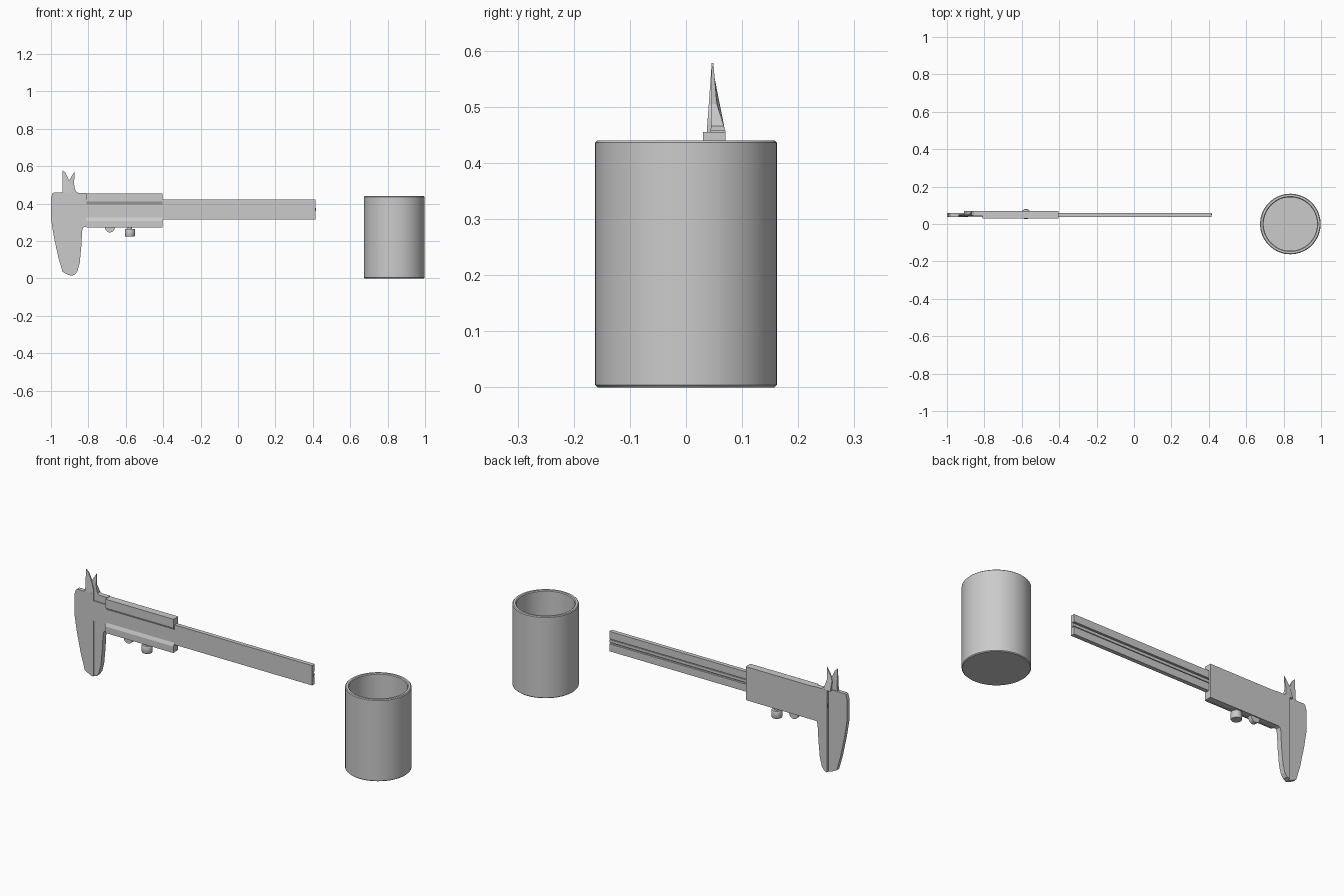
import bpy, bmesh, math

if "Cube" in bpy.data.objects:
    bpy.data.objects.remove(bpy.data.objects["Cube"])

metal = bpy.data.materials.new("grey_metal")
metal.diffuse_color = (0.6, 0.6, 0.6, 1)
metal.use_nodes = True
metal.node_tree.nodes["Principled BSDF"].inputs["Base Color"].default_value = metal.diffuse_color


def finish(name, bm, smooth=False):
    bmesh.ops.recalc_face_normals(bm, faces=bm.faces[:])
    me = bpy.data.meshes.new(name)
    bm.to_mesh(me)
    bm.free()
    me.materials.append(metal)
    ob = bpy.data.objects.new(name, me)
    bpy.context.collection.objects.link(ob)
    if smooth:
        bpy.context.view_layer.objects.active = ob
        ob.select_set(True)
        bpy.ops.object.shade_smooth_by_angle(angle=math.radians(35))
        ob.select_set(False)
    return ob


def prism(name, pts, y0, y1, shape=None, smooth=False):
    """Extrude an x-z outline from y0 to y1; shape may move the points."""
    bm = bmesh.new()
    rows = []
    for back, y in ((False, y0), (True, y1)):
        rows.append([bm.verts.new((x, shape(x, z, back) if shape else y, z))
                     for x, z in pts])
    n = len(pts)
    bm.faces.new(rows[0])
    bm.faces.new(rows[1][::-1])
    for i in range(n):
        j = (i + 1) % n
        bm.faces.new((rows[0][i], rows[0][j], rows[1][j], rows[1][i]))
    return finish(name, bm, smooth)


def box(name, x0, x1, z0, z1, y0, y1):
    return prism(name, [(x0, z0), (x1, z0), (x1, z1), (x0, z1)], y0, y1)


def bar(name, section, x0, x1):
    """Extrude a y-z section along x."""
    bm = bmesh.new()
    a, b = ([bm.verts.new((x, y, z)) for y, z in section] for x in (x0, x1))
    bm.faces.new(a)
    bm.faces.new(b[::-1])
    for i in range(len(a)):
        j = (i + 1) % len(a)
        bm.faces.new((a[i], a[j], b[j], b[i]))
    return finish(name, bm)


def lathe(name, profile, cx, cy, steps):
    """Spin a closed r-z profile that starts and ends on the axis."""
    bm = bmesh.new()
    vs = [bm.verts.new((cx + r, cy, z)) for r, z in profile]
    edges = [bm.edges.new(p) for p in zip(vs, vs[1:])]
    bmesh.ops.spin(bm, geom=vs + edges, cent=(cx, cy, 0), axis=(0, 0, 1),
                   angle=math.tau, steps=steps, use_merge=True)
    bmesh.ops.remove_doubles(bm, verts=bm.verts[:], dist=1e-5)
    return finish(name, bm, True)


# Open cylinder with softened rims
lathe("cup", [(0, 0), (0.158, 0), (0.162, 0.004), (0.162, 0.436), (0.158, 0.44),
              (0.147, 0.44), (0.143, 0.436), (0.143, 0.02), (0, 0.02)],
      0.836, 0, 64)

# Long beam with a groove along the back, and the depth rod lying in it
bar("beam", [(0.038, 0.315), (0.060, 0.315), (0.060, 0.355), (0.050, 0.355),
             (0.050, 0.382), (0.060, 0.382), (0.060, 0.422), (0.038, 0.422)],
    -0.888, 0.415)
box("depth_rod", -0.86, 0.417, 0.361, 0.376, 0.049, 0.056)

# Fixed head with the long lower jaw
prism("fixed_jaw", [(-0.888, 0.015), (-0.905, 0.018), (-0.938, 0.035), (-0.96, 0.11),
                    (-0.985, 0.225), (-0.997, 0.30), (-1.0, 0.32), (-1.0, 0.43),
                    (-0.992, 0.455), (-0.985, 0.46), (-0.888, 0.46)], 0.037, 0.058)


# Pointed upper jaws, thinning toward their tips
def fixed_tip(x, z, back):
    t = max(0, (z - 0.455) / 0.125)
    return 0.054 - 0.005 * t if back else 0.037 + 0.009 * t


def moving_tip(x, z, back):
    if not back:
        return 0.044 + 0.002 * max(0, (z - 0.455) / 0.12)
    if z <= 0.458:
        return 0.070
    if z < 0.505:
        return 0.070 - 0.015 * (z - 0.458) / 0.047
    return 0.055 - 0.006 * (z - 0.505) / 0.07


prism("fixed_upper_jaw", [(-0.888, 0.455), (-0.940, 0.455), (-0.937, 0.48),
                          (-0.937, 0.578), (-0.922, 0.564), (-0.908, 0.535),
                          (-0.898, 0.51), (-0.888, 0.48)], 0, 0, fixed_tip)
prism("moving_upper_jaw", [(-0.908, 0.455), (-0.850, 0.455), (-0.868, 0.466),
                           (-0.877, 0.505), (-0.873, 0.572), (-0.886, 0.551),
                           (-0.904, 0.522), (-0.908, 0.505)], 0, 0, moving_tip)

# Sliding jaw below the beam
prism("moving_jaw", [(-0.888, 0.015), (-0.872, 0.02), (-0.858, 0.04), (-0.846, 0.085),
                     (-0.838, 0.17), (-0.833, 0.255), (-0.828, 0.272), (-0.81, 0.28),
                     (-0.81, 0.315), (-0.888, 0.315)], 0.042, 0.070)

# Slider back plate and the rails above and below the beam
box("slider_back", -0.888, -0.405, 0.275, 0.455, 0.060, 0.070).data.transform
box("slider_top_rail", -0.81, -0.405, 0.422, 0.455, 0.037, 0.061)
box("slider_bottom_rail", -0.82, -0.405, 0.275, 0.315, 0.037, 0.061)
box("slider_head", -0.888, -0.81, 0.422, 0.458, 0.044, 0.070)

# Front plates with bevelled edges that frame the scale window
bar("upper_front_plate", [(0.030, 0.455), (0.038, 0.455), (0.038, 0.395),
                          (0.030, 0.410)], -0.81, -0.405)
bar("lower_front_plate", [(0.030, 0.273), (0.038, 0.273), (0.038, 0.325),
                          (0.030, 0.308)], -0.81, -0.405)

# Rounded thumb rest under the slider
prism("thumb_rest", [(-0.685 + 0.027 * math.cos(a), 0.275 + 0.029 * math.sin(a))
                     for a in (math.pi + math.pi * i / 12 for i in range(13))],
      0.042, 0.064, smooth=True)

# Locking screw with a narrow neck
lathe("locking_screw", [(0, 0.225), (0.025, 0.225), (0.027, 0.228), (0.027, 0.262),
                        (0.025, 0.265), (0.012, 0.265), (0.012, 0.28), (0, 0.28)],
      -0.578, 0.053, 32)
